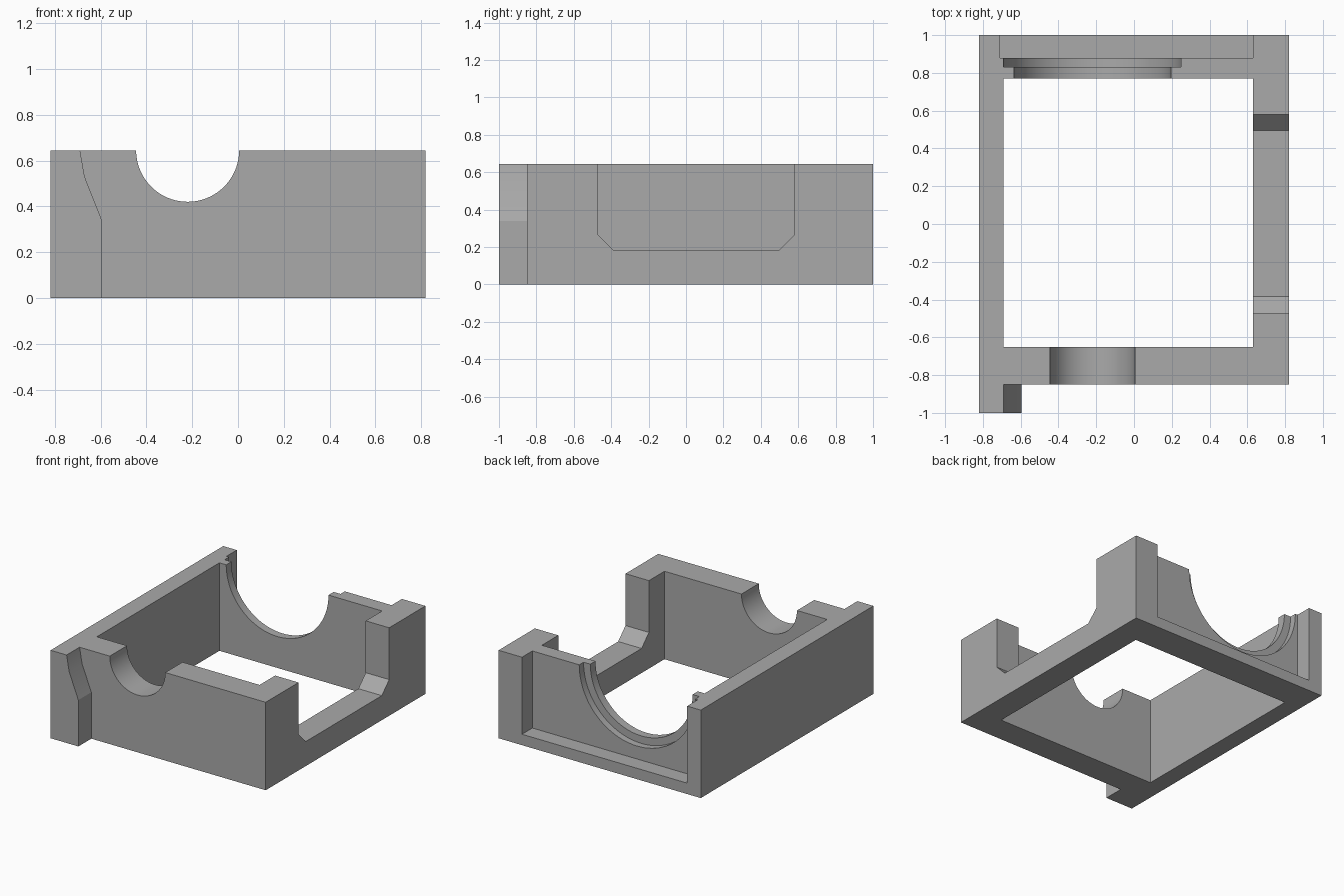
import bpy
import bmesh
import math
from mathutils import Vector

default = bpy.data.objects.get("Cube")
if default:
    bpy.data.objects.remove(default)

TOP = 0.645
OVER = TOP + 0.2      # how far cutters rise past the rim
BORE_X = -0.22        # shared axis of the front and back bores

grey = bpy.data.materials.new("plain grey")
grey.use_nodes = True
colour = (0.4, 0.4, 0.4, 1)
grey.diffuse_color = colour
grey.node_tree.nodes["Principled BSDF"].inputs["Base Color"].default_value = colour


def prism(name, profile, axis, start, end):
    """Extrude a 2D profile along an axis: 'x' uses (y, z), 'y' (x, z), 'z' (x, y)."""
    place = {"x": lambda a, b: (start, a, b),
             "y": lambda a, b: (a, start, b),
             "z": lambda a, b: (a, b, start)}[axis]
    bm = bmesh.new()
    face = bm.faces.new([bm.verts.new(place(a, b)) for a, b in profile])
    result = bmesh.ops.extrude_face_region(bm, geom=[face])
    shift = Vector((0, 0, 0))
    shift["xyz".index(axis)] = end - start
    moved = [g for g in result["geom"] if isinstance(g, bmesh.types.BMVert)]
    bmesh.ops.translate(bm, verts=moved, vec=shift)
    bmesh.ops.recalc_face_normals(bm, faces=bm.faces)
    mesh = bpy.data.meshes.new(name)
    bm.to_mesh(mesh)
    bm.free()
    mesh.materials.append(grey)
    obj = bpy.data.objects.new(name, mesh)
    bpy.context.scene.collection.objects.link(obj)
    return obj


def rect(a0, a1, b0, b1):
    return [(a0, b0), (a1, b0), (a1, b1), (a0, b1)]


def circle(radius, count=96):
    steps = [math.tau * i / count for i in range(count)]
    return [(BORE_X + radius * math.cos(t), TOP + radius * math.sin(t)) for t in steps]


housing = prism("housing_frame", rect(-0.82, 0.82, -1, 1), "z", 0, TOP)

# Front face set back, leaving a bent fin on the right corner
fin_edge = [(-0.595, -0.1), (-0.595, 0.34), (-0.67, 0.53), (-0.69, TOP), (-0.69, OVER)]
# Side window with chamfered lower corners
window = [(-0.47, OVER), (-0.47, 0.265), (-0.385, 0.18),
          (0.495, 0.18), (0.58, 0.265), (0.58, OVER)]

cutters = [
    prism("front_setback", fin_edge + [(1, OVER), (1, -0.1)], "y", -1.1, -0.85),
    prism("centre_opening", rect(-0.69, 0.63, -0.65, 0.77), "z", -0.1, OVER),
    prism("side_window", window, "x", 0.5, 1),
    prism("back_pocket", rect(-0.71, 0.63, 0.08, OVER), "y", 0.88, 1.1),
    prism("front_bore", circle(0.225), "y", -0.92, -0.58),
    prism("back_bore", circle(0.415), "y", 0.7, 0.95),
    prism("back_counterbore", circle(0.47), "y", 0.83, 0.95),
]

# Cut the solid, then keep the finished mesh and drop the cutters
for cutter in cutters:
    cutter.hide_render = True
    mod = housing.modifiers.new(cutter.name, "BOOLEAN")
    mod.operation = "DIFFERENCE"
    mod.solver = "EXACT"
    mod.object = cutter

graph = bpy.context.evaluated_depsgraph_get()
finished = bpy.data.meshes.new_from_object(housing.evaluated_get(graph))
housing.modifiers.clear()
housing.data = finished
for cutter in cutters:
    bpy.data.objects.remove(cutter)

# Smooth bores, crisp edges
bpy.ops.object.select_all(action="DESELECT")
housing.select_set(True)
bpy.context.view_layer.objects.active = housing
bpy.ops.object.shade_smooth_by_angle(angle=math.radians(15))
